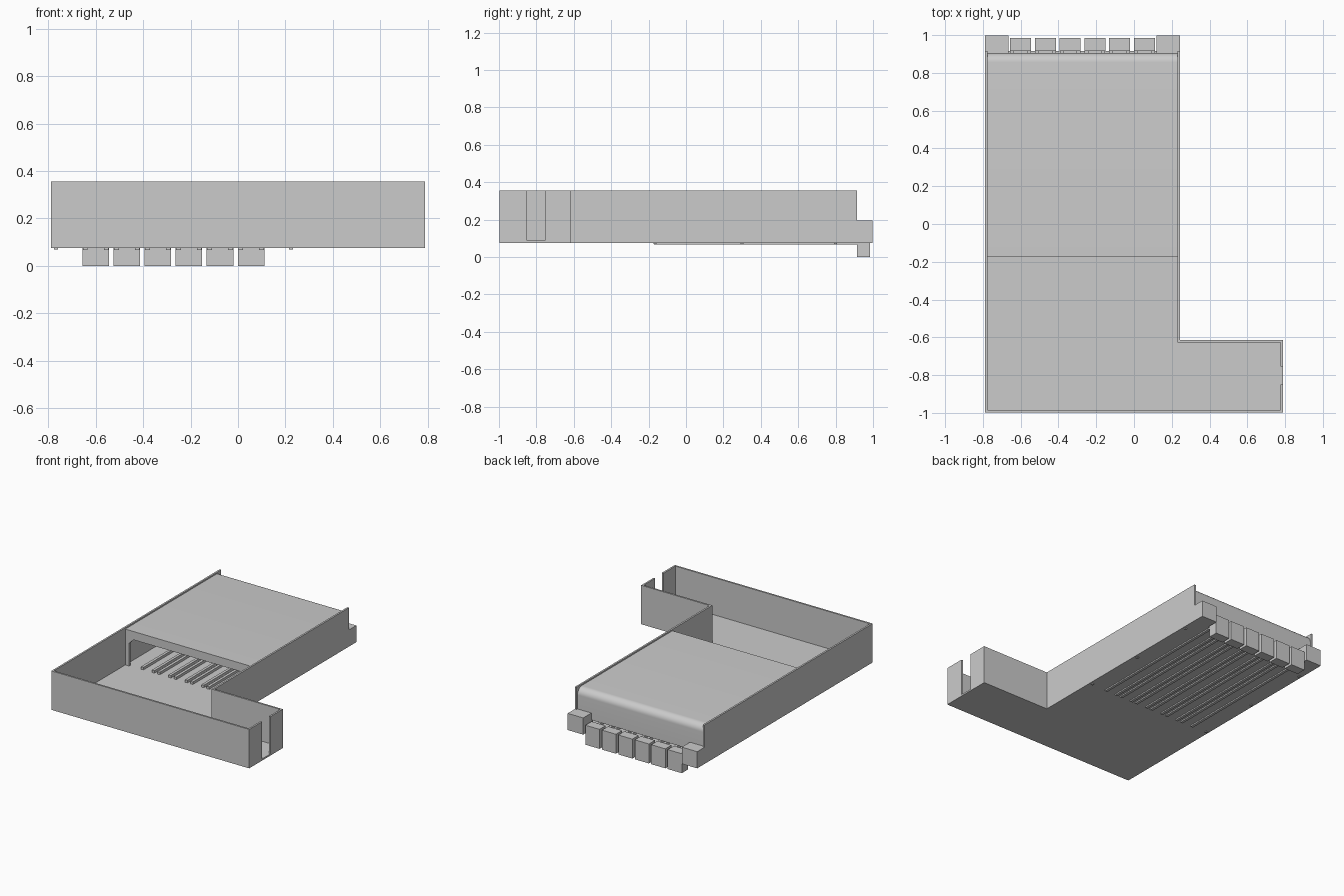
import bpy, bmesh, math
from mathutils import Vector

if "Cube" in bpy.data.objects:
    bpy.data.objects.remove(bpy.data.objects["Cube"])


def prism(name, pts, vec):
    """Extrude a planar outline along a vector."""
    bm = bmesh.new()
    face = bm.faces.new([bm.verts.new(p) for p in pts])
    ext = bmesh.ops.extrude_face_region(bm, geom=[face])
    moved = [v for v in ext["geom"] if isinstance(v, bmesh.types.BMVert)]
    bmesh.ops.translate(bm, verts=moved, vec=Vector(vec))
    bmesh.ops.recalc_face_normals(bm, faces=bm.faces)
    mesh = bpy.data.meshes.new(name)
    bm.to_mesh(mesh)
    bm.free()
    ob = bpy.data.objects.new(name, mesh)
    bpy.context.collection.objects.link(ob)
    return ob


def box(name, x0, x1, y0, y1, z0, z1):
    return prism(name, [(x0, y0, z0), (x1, y0, z0), (x1, y1, z0), (x0, y1, z0)],
                 (0, 0, z1 - z0))


L, R, E = -0.788, 0.243, 0.788      # left wall, right wall, foot end
F, S, B = -0.998, -0.615, 0.915     # front, shoulder, back
Z0, Z1, T = 0.075, 0.355, 0.013     # tray bottom, rim, wall thickness
FLOOR = Z0 + 0.012

# L-shaped floor
outline = [(L, F), (E, F), (E, S), (R, S), (R, B), (L, B)]
prism("tray_floor", [(x, y, Z0) for x, y in outline], (0, 0, FLOOR - Z0))

# One continuous wall ribbon, open at the back and at the cable gap
front_run = [(L, B), (L, F), (E, F), (E, -0.85), (E - T, -0.85),
             (E - T, F + T), (L + T, F + T), (L + T, B)]
prism("front_left_wall", [(x, y, Z0) for x, y in front_run], (0, 0, Z1 - Z0))
right_run = [(E, -0.755), (E, S), (R, S), (R, B), (R - T, B),
             (R - T, S - T), (E - T, S - T), (E - T, -0.755)]
prism("right_wall", [(x, y, Z0) for x, y in right_run], (0, 0, Z1 - Z0))

# End blocks beside the row of keys
for side, x0, x1 in (("left", L, -0.665), ("right", 0.12, R)):
    box(side + "_end_block", x0, x1, B - 0.03, 0.998, Z0, 0.195)

# Cover: thin sheet with a rounded drop at the back
y_end, top, thick, rad = 0.905, 0.345, 0.013, 0.05


def sheet(offset):
    r = rad - offset
    arc = [(y_end - rad + r * math.sin(a), top - rad + r * math.cos(a))
           for a in [math.radians(90 * i / 10) for i in range(11)]]
    return [(-0.175, top - offset)] + arc + [(y_end - offset, 0.145)]


profile = sheet(0) + sheet(thick)[::-1]
cover = prism("cover", [(L + T, y, z) for y, z in profile], (R - L - 2 * T, 0, 0))
bpy.ops.object.select_all(action='DESELECT')
cover.select_set(True)
bpy.context.view_layer.objects.active = cover
bpy.ops.object.shade_smooth_by_angle(angle=math.radians(30))

# Arched front frame carrying the cover
a, b, leg, under, ch = L + T, R - T, 0.03, 0.285, 0.035
arch = [(a, FLOOR), (a, top), (b, top), (b, FLOOR), (b - leg, FLOOR),
        (b - leg, under - ch), (b - leg - ch, under), (a + leg + ch, under),
        (a + leg, under - ch), (a + leg, FLOOR)]
prism("cover_front_frame", [(x, -0.175, z) for x, z in arch], (0, 0.014, 0))

# Keys, each with a pair of rails passing through the floor
for i in range(6):
    x = -0.6 + 0.131 * i
    box(f"key_{i + 1}", x - 0.056, x + 0.056, B, 0.985, 0.0, 0.14)
    for k, s in (("a", -1), ("b", 1)):
        c = x + s * 0.044
        box(f"key_rail_{i + 1}{k}", c - 0.01, c + 0.01, -0.17, B + 0.005, 0.066, 0.105)

# Small locating tabs under the floor
for i, x in enumerate((L + 0.02, R - 0.02)):
    for j, y in enumerate((-0.165, 0.3, 0.8)):
        box(f"floor_tab_{i}{j}", x - 0.008, x + 0.008, y - 0.008, y + 0.008, 0.069, 0.08)
